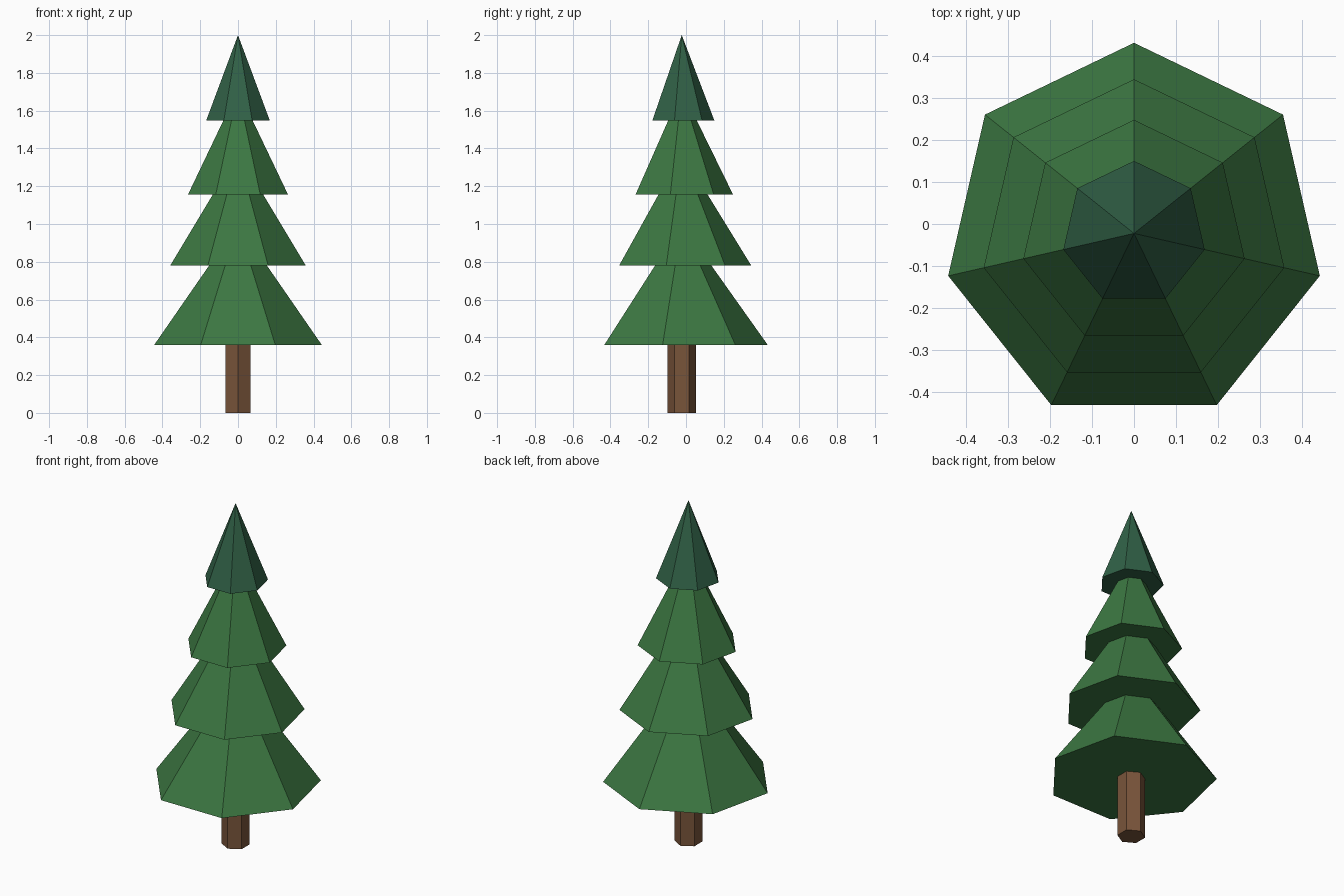
import bpy
import bmesh
from math import cos, sin, pi

if "Cube" in bpy.data.objects:
    bpy.data.objects.remove(bpy.data.objects["Cube"])

CENTRE_Y = -0.0225


def material(name, rgb):
    m = bpy.data.materials.new(name)
    m.diffuse_color = (*rgb, 1.0)
    m.use_nodes = True
    m.node_tree.nodes["Principled BSDF"].inputs["Base Color"].default_value = m.diffuse_color
    return m


green = material("leaf green", (0.045, 0.185, 0.054))
dark_green = material("dark pine green", (0.030, 0.117, 0.061))
brown = material("bark brown", (0.190, 0.089, 0.042))


def ring(bm, sides, radius, z):
    """Regular polygon with one corner pointing to the back."""
    return [bm.verts.new((radius * sin(2 * pi * i / sides),
                          CENTRE_Y + radius * cos(2 * pi * i / sides), z))
            for i in range(sides)]


def tapered(name, mat, sides, r_low, z_low, r_high, z_high):
    """Flat-shaded tapered prism, closed below; a zero top radius makes a point."""
    bm = bmesh.new()
    low = ring(bm, sides, r_low, z_low)
    bm.faces.new(low)
    if r_high > 0:
        high = ring(bm, sides, r_high, z_high)
    else:
        tip = bm.verts.new((0, CENTRE_Y, z_high))
    for i in range(sides):
        j = (i + 1) % sides
        if r_high > 0:
            bm.faces.new((low[j], low[i], high[i], high[j]))
        else:
            bm.faces.new((low[j], low[i], tip))
    bm.normal_update()
    mesh = bpy.data.meshes.new(name)
    bm.to_mesh(mesh)
    bm.free()
    mesh.materials.append(mat)
    obj = bpy.data.objects.new(name, mesh)
    bpy.context.collection.objects.link(obj)
    return obj


# Hexagonal trunk
tapered("trunk", brown, 6, 0.075, 0.0, 0.075, 0.36)

# Seven-sided branch tiers, each ending under the next one
tapered("bottom_branches", green, 7, 0.455, 0.36, 0.157, 0.78)
tapered("lower_middle_branches", green, 7, 0.368, 0.78, 0.136, 1.157)
tapered("upper_middle_branches", green, 7, 0.271, 1.157, 0.08, 1.547)

# Pointed crown
tapered("treetop", dark_green, 7, 0.173, 1.547, 0.0, 2.0)
